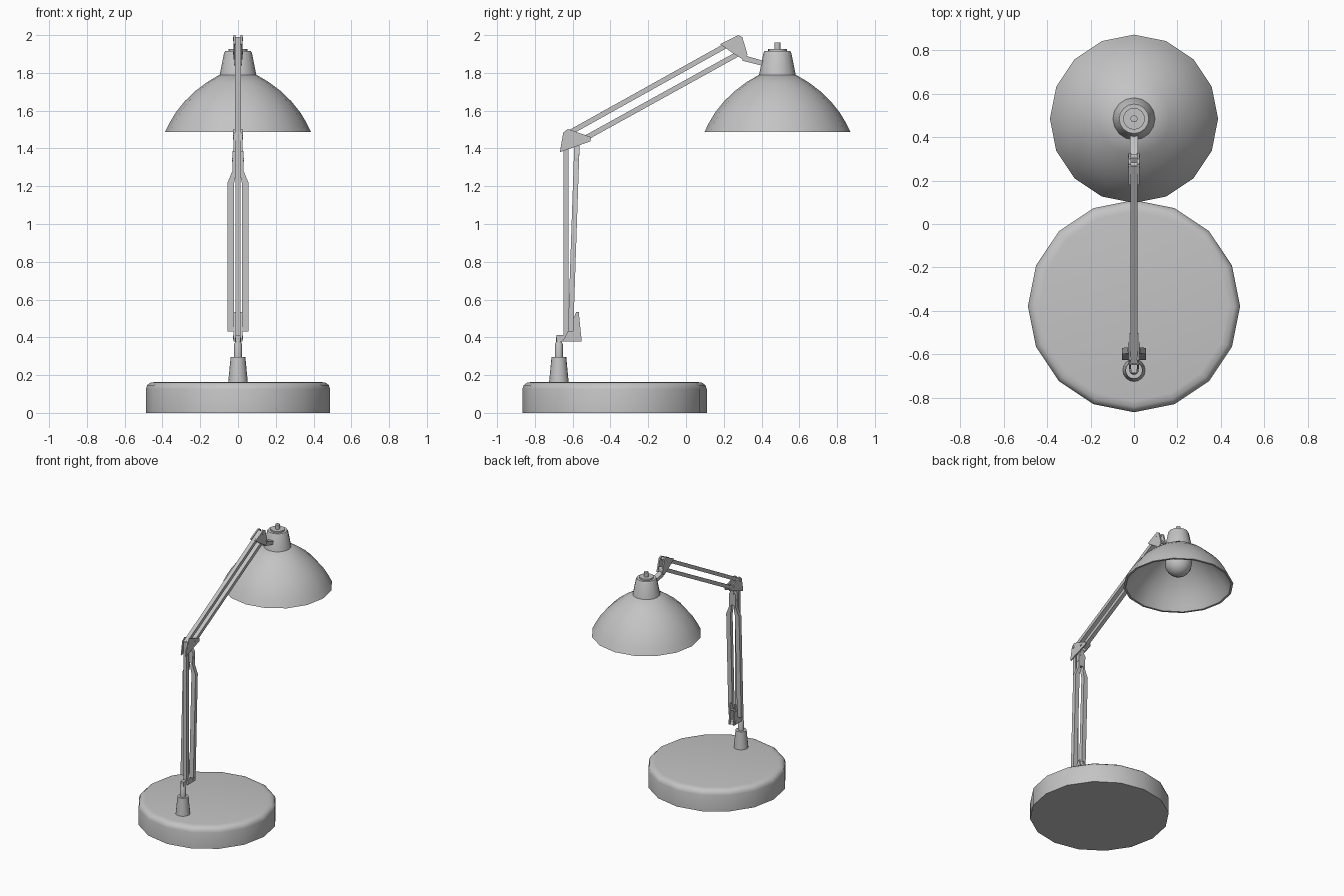
import bpy, bmesh, math
from mathutils import Vector

if "Cube" in bpy.data.objects:
    bpy.data.objects.remove(bpy.data.objects["Cube"])

grey = bpy.data.materials.new("lamp_grey")
grey.diffuse_color = (0.55, 0.55, 0.55, 1)
grey.use_nodes = True
grey.node_tree.nodes["Principled BSDF"].inputs["Base Color"].default_value = grey.diffuse_color


def finish(bm, name, angle=40):
    """Turn a bmesh into a named object, smooth with sharp edges kept."""
    bmesh.ops.remove_doubles(bm, verts=bm.verts, dist=1e-5)
    bmesh.ops.recalc_face_normals(bm, faces=bm.faces)
    me = bpy.data.meshes.new(name)
    bm.to_mesh(me)
    bm.free()
    for p in me.polygons:
        p.use_smooth = True
    me.set_sharp_from_angle(angle=math.radians(angle))
    me.materials.append(grey)
    ob = bpy.data.objects.new(name, me)
    bpy.context.collection.objects.link(ob)
    return ob


def lathe(name, profile, y, segs=16):
    """Spin an (r, z) profile round a vertical axis at x=0."""
    bm = bmesh.new()
    vs = [bm.verts.new((r, y, z)) for r, z in profile]
    es = [bm.edges.new(e) for e in zip(vs, vs[1:])]
    bmesh.ops.spin(bm, geom=vs + es, cent=(0, y, 0), axis=(0, 0, 1),
                   angle=2 * math.tau / 2, steps=segs, use_merge=True)
    return finish(bm, name)


def prism(name, outline, x0, x1):
    """Extrude a (y, z) outline from x0 to x1."""
    bm = bmesh.new()
    f = bm.faces.new([bm.verts.new((x0, y, z)) for y, z in outline])
    r = bmesh.ops.extrude_face_region(bm, geom=[f])
    new = [v for v in r["geom"] if isinstance(v, bmesh.types.BMVert)]
    bmesh.ops.translate(bm, verts=new, vec=(x1 - x0, 0, 0))
    return finish(bm, name)


def bar(name, a, b, thick, half):
    """Square bar between two (y, z) points."""
    a, b = Vector(a), Vector(b)
    n = (b - a).normalized().orthogonal() * thick / 2
    return prism(name, [a + n, b + n, b - n, a - n], -half, half)


def plates(name, outline, inner=0.014, outer=0.023):
    """A mirrored pair of bracket side plates."""
    for side, s in (("left", -1), ("right", 1)):
        prism(f"{name}_{side}", outline, s * inner, s * outer)


def bolt(name, y, z, r=0.011, half=0.027):
    prism(name, [(y + r * math.cos(i * math.tau / 10),
                  z + r * math.sin(i * math.tau / 10)) for i in range(10)],
          -half, half)


# Base and its post
lathe("base", [(0, 0), (0.488, 0), (0.488, 0.125), (0.481, 0.147),
               (0.463, 0.16), (0.435, 0.164), (0, 0.164)], -0.378)
lathe("post", [(0, 0.16), (0.052, 0.16), (0.039, 0.297), (0.021, 0.297),
               (0.021, 0.365), (0.015, 0.375), (0.015, 0.4), (0, 0.4)], -0.673)

# Lower bracket
prism("lower_bracket_lug", [(-0.685, 0.378), (-0.56, 0.378), (-0.575, 0.413),
                            (-0.685, 0.413)], -0.014, 0.014)
plates("lower_bracket", [(-0.655, 0.378), (-0.552, 0.378), (-0.568, 0.535),
                         (-0.581, 0.535), (-0.634, 0.413)])
bolt("lower_bolt", -0.578, 0.4)
bolt("lower_spring_bolt", -0.578, 0.485, 0.007)

# Lower arm: upright bar with a leaning pair of flat side strips
bar("lower_arm", (-0.635, 0.395), (-0.635, 1.48), 0.028, 0.014)
for side, s in (("left", -1), ("right", 1)):
    bm = bmesh.new()
    outline = [(0.02, 0.43), (0.055, 0.43), (0.055, 1.22), (0.028, 1.285),
               (0.028, 1.385), (0.014, 1.405), (0.012, 1.26), (0.02, 1.22)]
    lean = lambda z: -0.611 + (z - 0.43) * 0.034
    f = bm.faces.new([bm.verts.new((s * x, lean(z) - 0.014, z))
                      for x, z in outline])
    r = bmesh.ops.extrude_face_region(bm, geom=[f])
    bmesh.ops.translate(bm, vec=(0, 0.028, 0), verts=[
        v for v in r["geom"] if isinstance(v, bmesh.types.BMVert)])
    finish(bm, f"lower_side_strip_{side}")
bar("strip_link", (-0.581, 1.3), (-0.575, 1.43), 0.026, 0.014)
bolt("strip_bolt", -0.578, 1.34, 0.009, 0.031)

# Elbow bracket
plates("elbow_bracket", [(-0.668, 1.38), (-0.505, 1.438), (-0.503, 1.46),
                         (-0.605, 1.496), (-0.626, 1.503), (-0.65, 1.483)])
bolt("elbow_bolt", -0.635, 1.475)
bolt("elbow_small_bolt", -0.553, 1.455, 0.007)

# Upper arm: two parallel bars
bar("upper_arm_top", (-0.635, 1.473), (0.272, 1.978), 0.027, 0.015)
bar("upper_arm_bottom", (-0.55, 1.445), (0.31, 1.92), 0.027, 0.015)

# Head bracket and stem to the lamp cap
plates("head_bracket", [(0.18, 1.952), (0.276, 2.0), (0.298, 1.99),
                        (0.326, 1.895), (0.3, 1.872), (0.243, 1.908)],
       outer=0.025)
bolt("head_bolt", 0.272, 1.98)
bolt("head_small_bolt", 0.313, 1.905, 0.007)
prism("head_stem", [(0.3, 1.9), (0.3, 1.864), (0.43, 1.832), (0.43, 1.858),
                    (0.325, 1.888)], -0.019, 0.019)

# Lamp cap with knob
LAMP_Y = 0.484
lathe("lamp_cap", [(0, 1.785), (0.098, 1.785), (0.074, 1.905), (0.068, 1.915),
                   (0.05, 1.915), (0.05, 1.926), (0.016, 1.926),
                   (0.016, 1.96), (0, 1.962)], LAMP_Y)

# Shade: thin closed shell
outer = [(0.098, 1.79), (0.165, 1.75), (0.227, 1.703), (0.282, 1.65),
         (0.33, 1.59), (0.363, 1.535), (0.387, 1.486)]
inner = [(r - 0.013, z - 0.012) for r, z in outer[:-1]] + [(0.371, 1.486)]
lathe("shade", [(0, 1.79)] + outer + inner[::-1] + [(0, 1.778)], LAMP_Y)

# Bulb
bm = bmesh.new()
bmesh.ops.create_uvsphere(bm, u_segments=16, v_segments=10, radius=0.096)
bmesh.ops.translate(bm, verts=bm.verts, vec=(0, LAMP_Y, 1.662))
finish(bm, "bulb")
lathe("bulb_neck", [(0.045, 1.73), (0.045, 1.785)], LAMP_Y)
